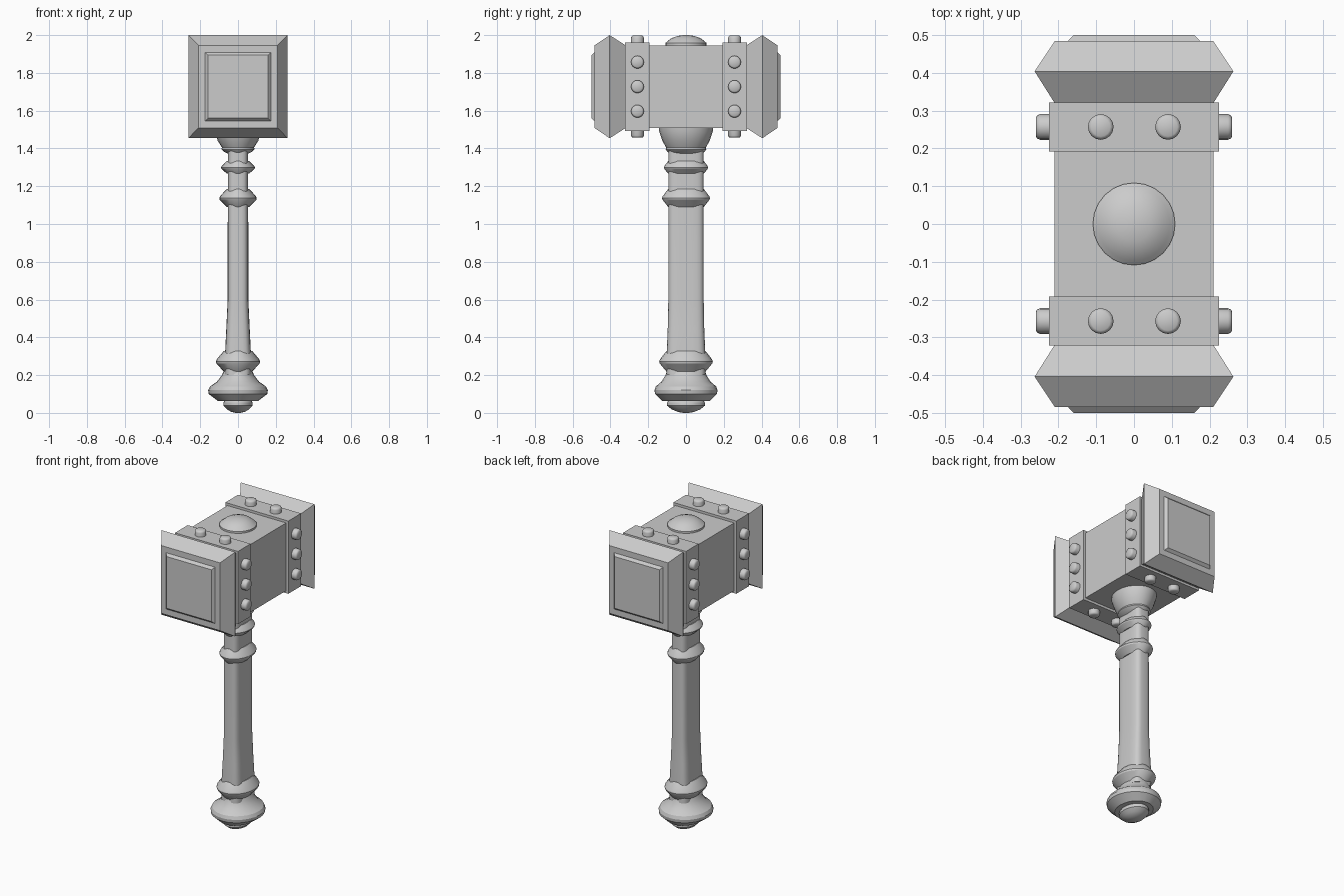
import bpy, bmesh
from math import pi, cos, sin, copysign
from mathutils import Matrix, Vector

if "Cube" in bpy.data.objects:
    bpy.data.objects.remove(bpy.data.objects["Cube"])

HEAD_Z = 1.727  # centre height of the hammer head


def finish(name, bm, angle=None):
    bmesh.ops.recalc_face_normals(bm, faces=bm.faces)
    me = bpy.data.meshes.new(name)
    bm.to_mesh(me)
    bm.free()
    ob = bpy.data.objects.new(name, me)
    bpy.context.collection.objects.link(ob)
    if angle:
        bpy.ops.object.select_all(action='DESELECT')
        ob.select_set(True)
        bpy.context.view_layer.objects.active = ob
        bpy.ops.object.shade_smooth_by_angle(angle=angle)
    return ob


def loft(name, rings, angle=None):
    """Skin a list of point loops and cap both ends."""
    bm = bmesh.new()
    loops = [[bm.verts.new(p) for p in ring] for ring in rings]
    n = len(loops[0])
    for a, b in zip(loops, loops[1:]):
        for i in range(n):
            j = (i + 1) % n
            bm.faces.new((a[i], a[j], b[j], b[i]))
    bm.faces.new(loops[0])
    bm.faces.new(loops[-1])
    return finish(name, bm, angle)


def head_block(name, sections):
    """Rectangular sections (y, half width, half height) along the head."""
    return loft(name, [[(sx * w, y, HEAD_Z + sz * h) for sx, sz in
                        ((-1, -1), (1, -1), (1, 1), (-1, 1))] for y, w, h in sections])


def turned(name, sections, n=24, angle=pi / 7):
    """Elliptical sections (z, x radius, y radius) up the shaft."""
    return loft(name, [[(rx * cos(2 * pi * i / n), ry * sin(2 * pi * i / n), z)
                        for i in range(n)] for z, rx, ry in sections], angle)


def rivet(name, loc, direction):
    """Round stud with a softened outer rim."""
    rot = Vector(direction).to_track_quat('Z', 'Y').to_matrix()
    rings = []
    for h, r in ((-0.02, 0.034), (0.024, 0.034), (0.031, 0.031), (0.035, 0.025)):
        rings.append([rot @ Vector((r * cos(pi * i / 8), r * sin(pi * i / 8), h)) + Vector(loc)
                      for i in range(16)])
    loft(name, rings, pi / 5)


# Head core
head_block("head_core", [(-0.2, 0.21, 0.219), (0.2, 0.21, 0.219)])

for side, s in (("front", -1), ("back", 1)):
    # Bands, ridged striking caps and raised face plates
    head_block(side + "_band", [(s * 0.192, 0.225, 0.235), (s * 0.322, 0.225, 0.235)])
    head_block(side + "_cap", [(s * 0.32, 0.21, 0.219), (s * 0.404, 0.263, 0.273),
                               (s * 0.484, 0.21, 0.219)])
    head_block(side + "_face_plate", [(s * 0.47, 0.175, 0.182), (s * 0.484, 0.175, 0.182),
                                      (s * 0.5, 0.16, 0.167)])
    # Rivets on the four sides of each band
    for d in (-1, 1):
        for z in (-0.13, 0, 0.13):
            rivet(side + "_side_rivet", (d * 0.225, s * 0.257, HEAD_Z + z), (d, 0, 0))
        for x in (-0.088, 0.09):
            rivet(side + "_edge_rivet", (x, s * 0.257, HEAD_Z + d * 0.235), (0, 0, d))

# Domed top stud
turned("top_stud", [(1.93, 0.109, 0.109), (1.958, 0.109, 0.109), (1.968, 0.095, 0.098),
                    (1.984, 0.075, 0.077), (1.995, 0.045, 0.046), (2.0, 0.015, 0.015)], angle=pi / 5)

# Neck socket under the head
turned("neck_socket", [(1.52, 0.125, 0.145), (1.49, 0.123, 0.142), (1.44, 0.107, 0.125),
                       (1.405, 0.085, 0.105), (1.395, 0.088, 0.108), (1.38, 0.07, 0.096),
                       (1.37, 0.05, 0.085)])


# Flattened grip with rounded corners
def grip_ring(z, rx, ry, n=24, p=0.5):
    pts = []
    for i in range(n):
        c, s = cos(2 * pi * (i + 0.5) / n), sin(2 * pi * (i + 0.5) / n)
        pts.append((rx * copysign(abs(c) ** p, c), ry * copysign(abs(s) ** p, s), z))
    return pts


loft("grip", [grip_ring(*s) for s in ((0.2, 0.07, 0.103), (0.33, 0.068, 0.102),
                                      (0.45, 0.062, 0.097), (0.6, 0.055, 0.094),
                                      (1.42, 0.054, 0.094))], pi / 6)

# Grip rings
for name, z, h, rx, ry, ix, iy in (("upper_ring", 1.3, 0.033, 0.09, 0.118, 0.06, 0.095),
                                   ("middle_ring", 1.138, 0.047, 0.099, 0.127, 0.06, 0.095),
                                   ("lower_ring", 0.273, 0.055, 0.117, 0.142, 0.075, 0.103)):
    turned(name, [(z - h, ix, iy), (z - h * 0.2, rx * 0.98, ry * 0.98), (z, rx, ry),
                  (z + h * 0.2, rx * 0.96, ry * 0.97), (z + h, ix, iy)])

# Flared pommel and its end button
turned("pommel", [(0.225, 0.075, 0.1), (0.2, 0.085, 0.108), (0.165, 0.112, 0.13),
                  (0.14, 0.148, 0.16), (0.12, 0.158, 0.167), (0.1, 0.155, 0.164),
                  (0.062, 0.105, 0.125)])
turned("pommel_button", [(0.07, 0.07, 0.09), (0.055, 0.077, 0.1), (0.038, 0.077, 0.1),
                         (0.018, 0.058, 0.075), (0.005, 0.035, 0.042), (0.0, 0.012, 0.015)])
